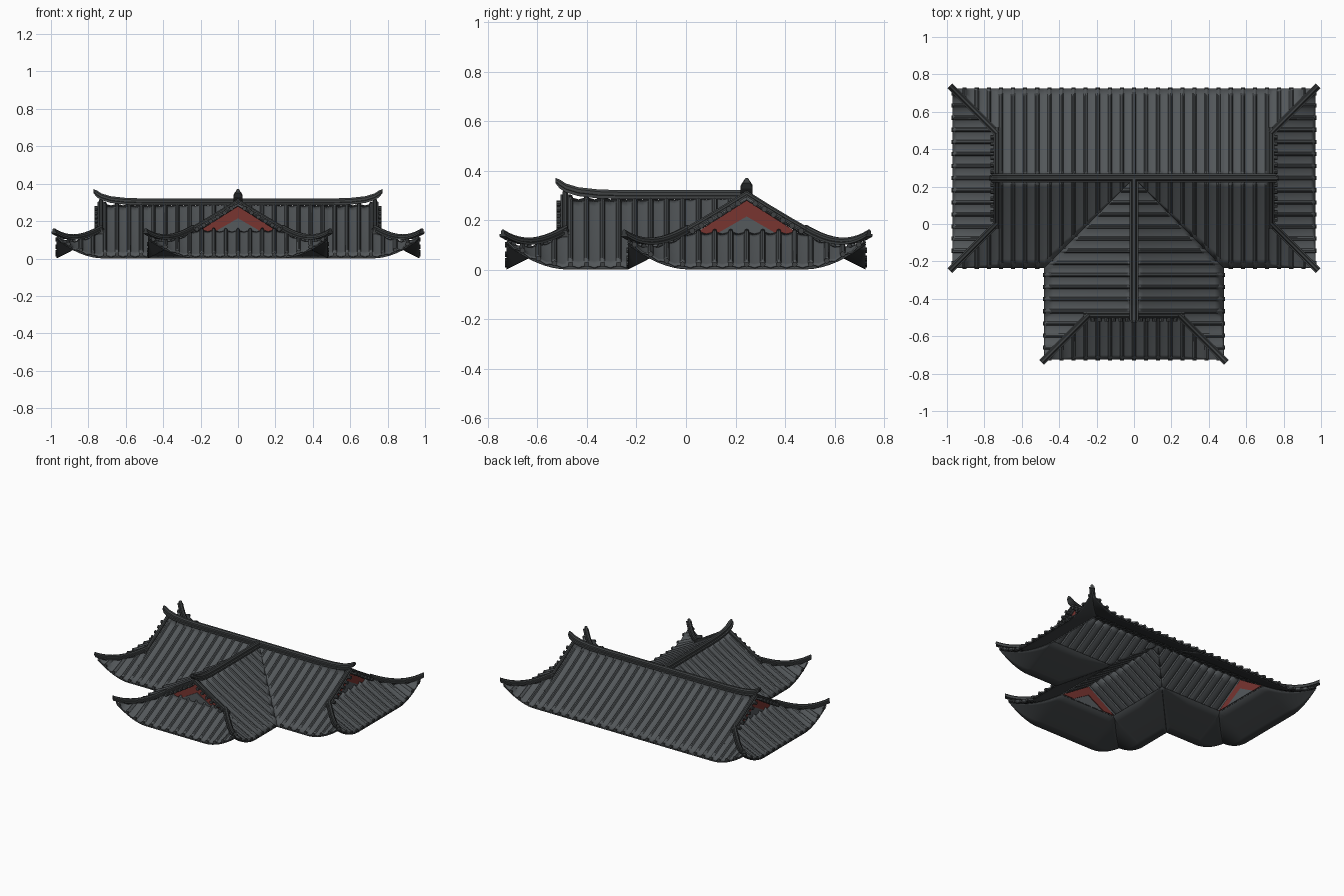
import bpy, bmesh, math
from mathutils import Vector, Matrix

cube = bpy.data.objects.get("Cube")
if cube:
    bpy.data.objects.remove(cube)


def material(name, rgb):
    m = bpy.data.materials.new(name)
    m.use_nodes = True
    m.diffuse_color = (*rgb, 1)
    bsdf = m.node_tree.nodes["Principled BSDF"]
    bsdf.inputs["Base Color"].default_value = (*rgb, 1)
    bsdf.inputs["Roughness"].default_value = 0.8
    return m


TILE = material("slate grey tile", (0.085, 0.094, 0.1))
RIDGE = material("dark ridge grey", (0.05, 0.055, 0.057))
UNDER = material("eave underside", (0.045, 0.05, 0.053))
RED = material("red gable board", (0.19, 0.035, 0.03))
WALL = material("gable wall grey", (0.09, 0.1, 0.108))

# Plan sizes: arm length, half span, gable position, skirt width
LENGTH, SPAN, GABLE, SKIRT = 0.97, 0.48, 0.73, 0.24
CENTRE = Vector((0, 0.245, 0))
PITCH = LENGTH / 15
RIB = [(0, 0.014), (0.1, 0.011), (0.17, 0), (0.5, -0.006), (0.83, 0), (0.9, 0.011), (1, 0.014)]


def fall(d):
    return 0.29 - 0.64 * d + 0.152 * d * d


def lift(s, d):
    a, b = max(0, (s - GABLE) / SKIRT), max(0, (abs(d) - SKIRT) / SKIRT)
    return 0.1 * max(a, b) ** 0.7 * min(a, b) ** 1.8


def rib(u):
    t = (u / PITCH) % 1
    for (t0, h0), (t1, h1) in zip(RIB, RIB[1:]):
        if t <= t1:
            return h0 + (h1 - h0) * (t - t0) / (t1 - t0)
    return h0


class Frame:
    """Arm of the roof: s runs along its ridge, d across it."""
    def __init__(self, name, along, across):
        self.name, self.along, self.across = name, Vector(along), Vector(across)

    def at(self, s, d, z):
        return CENTRE + self.along * s + self.across * d + Vector((0, 0, z))


def finish(name, bm, mat, smooth=False, thick=0):
    me = bpy.data.meshes.new(name)
    bm.to_mesh(me)
    bm.free()
    me.materials.append(mat)
    ob = bpy.data.objects.new(name, me)
    bpy.context.collection.objects.link(ob)
    if thick:
        mod = ob.modifiers.new("thickness", 'SOLIDIFY')
        mod.thickness, mod.offset = thick, -1
    if smooth:
        bpy.ops.object.select_all(action='DESELECT')
        ob.select_set(True)
        bpy.context.view_layer.objects.active = ob
        bpy.ops.object.shade_smooth_by_angle(angle=math.radians(35))
    return ob


def sheet(name, columns, limits, point, mat, steps=10, thick=0.006):
    bm = bmesh.new()
    rows = []
    for u in columns:
        lo, hi = limits(u)
        rows.append([bm.verts.new(point(u, lo + (hi - lo) * i / steps)) for i in range(steps + 1)])
    for r0, r1 in zip(rows, rows[1:]):
        for i in range(steps):
            bm.faces.new((r0[i], r0[i + 1], r1[i + 1], r1[i]))
    bmesh.ops.remove_doubles(bm, verts=bm.verts, dist=0.00001)
    bm.normal_update()
    if sum(f.normal.z for f in bm.faces) < 0:
        bmesh.ops.reverse_faces(bm, faces=bm.faces)
    return finish(name, bm, mat, True, thick)


def rib_columns(lo, hi, extra=()):
    n = int(math.ceil(LENGTH / PITCH)) + 1
    us = [(k + t) * PITCH for k in range(-n, n) for t, _ in RIB[:-1]]
    return sorted({round(u, 5) for u in us if lo < u < hi} | {lo, hi, *extra})


def bar(name, path, width, height, end=1.0):
    """Stepped ridge capping swept along a path."""
    section = [(-1, 0), (1, 0), (1, 0.35), (0.6, 0.4), (0.6, 0.75), (0.3, 1),
               (-0.3, 1), (-0.6, 0.75), (-0.6, 0.4), (-1, 0.35)]
    bm = bmesh.new()
    rings = []
    for i, p in enumerate(path):
        run = path[min(i + 1, len(path) - 1)] - path[max(i - 1, 0)]
        side = run.cross(Vector((0, 0, 1))).normalized()
        k = end if i == len(path) - 1 else 1
        rings.append([bm.verts.new(p + side * x * width / 2 * k + Vector((0, 0, z * height * k)))
                      for x, z in section])
    n = len(section)
    for a, b in zip(rings, rings[1:]):
        for i in range(n):
            bm.faces.new((a[i], a[(i + 1) % n], b[(i + 1) % n], b[i]))
    bm.faces.new(rings[0])
    bm.faces.new(rings[-1])
    bmesh.ops.recalc_face_normals(bm, faces=bm.faces)
    finish(name, bm, RIDGE)


def tile_ends(name, spots, radius, length, mat):
    """Short round tiles; each spot is a centre and an axis."""
    bm = bmesh.new()
    for p, axis in spots:
        turn = axis.to_track_quat('Z', 'Y').to_matrix().to_4x4()
        bmesh.ops.create_cone(bm, cap_ends=True, segments=8, radius1=radius, radius2=radius,
                              depth=length, matrix=Matrix.Translation(p) @ turn)
    finish(name, bm, mat)


def plate(name, frame, outlines, mat):
    bm = bmesh.new()
    for pts in outlines:
        bm.faces.new([bm.verts.new(frame.at(0.718, d, z)) for d, z in pts])
    bmesh.ops.recalc_face_normals(bm, faces=bm.faces)
    finish(name, bm, mat, thick=0.006)


def slope(frame, valley):
    """One half slope with its underside board, eave tiles and ridges."""
    f = frame

    def limits(s):
        return (0 if s <= GABLE else SKIRT + s - GABLE), (min(SPAN, s) if valley else SPAN)

    def board_limits(s):
        lo, hi = limits(s)
        return min(max(lo, 0.22), hi), hi

    def height(s, d):
        return fall(d) + lift(s, d)

    breaks = (GABLE, GABLE + 0.0001, SPAN)
    sheet(f.name + "_tiles", rib_columns(0, LENGTH, breaks), limits,
          lambda s, d: f.at(s, d, height(s, d) + rib(s)), TILE)
    start = 0.22 if valley else 0
    sheet(f.name + "_eave_board", sorted([start + (LENGTH - start) * i / 24 for i in range(25)] + list(breaks)),
          board_limits, lambda s, d: f.at(s, d, height(s, d) - 0.014), UNDER, 6, 0.003)
    first = 8 if valley else 0
    tile_ends(f.name + "_eave_tile_ends",
              [(f.at(k * PITCH, SPAN, height(k * PITCH, SPAN) + 0.003), f.across)
               for k in range(first, 15)], 0.011, 0.012, RIDGE)
    # Gable edge: short cross tiles, descending ridge, then the upswept hip
    tile_ends(f.name + "_gable_edge_tiles",
              [(f.at(0.745, 0.035 + 0.037 * k, fall(0.035 + 0.037 * k)), f.along)
               for k in range(6)], 0.012, 0.044, RIDGE)
    bar(f.name + "_descending_ridge",
        [f.at(0.733, d, fall(d) + 0.004) for d in (0.0, 0.09, 0.18, 0.27)], 0.036, 0.026)
    hip = []
    for i in range(13):
        t = SKIRT * 1.06 * i / 12
        s, d = GABLE + t, SKIRT + t
        hip.append(f.at(s, d, height(s, d) + 0.007))
    bar(f.name + "_hip_ridge", hip, 0.036, 0.028)


def skirt(frame):
    """Lower roof below a gable."""
    f = frame

    def limits(d):
        return max(0.72, GABLE + abs(d) - SKIRT), LENGTH

    def height(d, s):
        return fall(s - GABLE + SKIRT) + lift(s, d)

    sheet(f.name + "_skirt_tiles", rib_columns(-SPAN, SPAN), limits,
          lambda d, s: f.at(s, d, height(d, s) + rib(d)), TILE)
    sheet(f.name + "_skirt_board", [SPAN * i / 16 for i in range(-16, 17)], limits,
          lambda d, s: f.at(s, d, height(d, s) - 0.014), UNDER, 6, 0.003)
    tile_ends(f.name + "_skirt_tile_ends",
              [(f.at(LENGTH, k * PITCH, height(k * PITCH, LENGTH) + 0.003), f.along)
               for k in range(-7, 8)], 0.011, 0.012, RIDGE)
    # Gable wall with a red chevron board
    plate(f.name + "_gable_wall", f, [[(-0.13, 0.14), (0.13, 0.14), (0, 0.215)]], WALL)
    plate(f.name + "_gable_board", f,
          [[(0, 0.215), (k * 0.13, 0.14), (k * 0.22, 0.14), (0, 0.28)] for k in (-1, 1)], RED)
    # Main ridge with upturned end
    ridge = [(0, 0.285), (0.5, 0.285), (0.6, 0.288), (0.68, 0.297), (0.73, 0.312),
             (0.755, 0.328), (0.772, 0.349)]
    bar(f.name + "_top_ridge", [f.at(s, 0, z) for s, z in ridge], 0.048, 0.036, 0.6)


# Three arms: left, right and front
X, Y = Vector((1, 0, 0)), Vector((0, 1, 0))
for name, along, across in (("left", X, Y), ("right", -X, Y), ("front", -Y, X)):
    skirt(Frame(name, along, across))
    sides = ("left", "right") if name == "front" else ("back", "front")
    for side, sign in zip(sides, (1, -1)):
        slope(Frame(name + "_arm_" + side, along, across * sign), side != "back")
